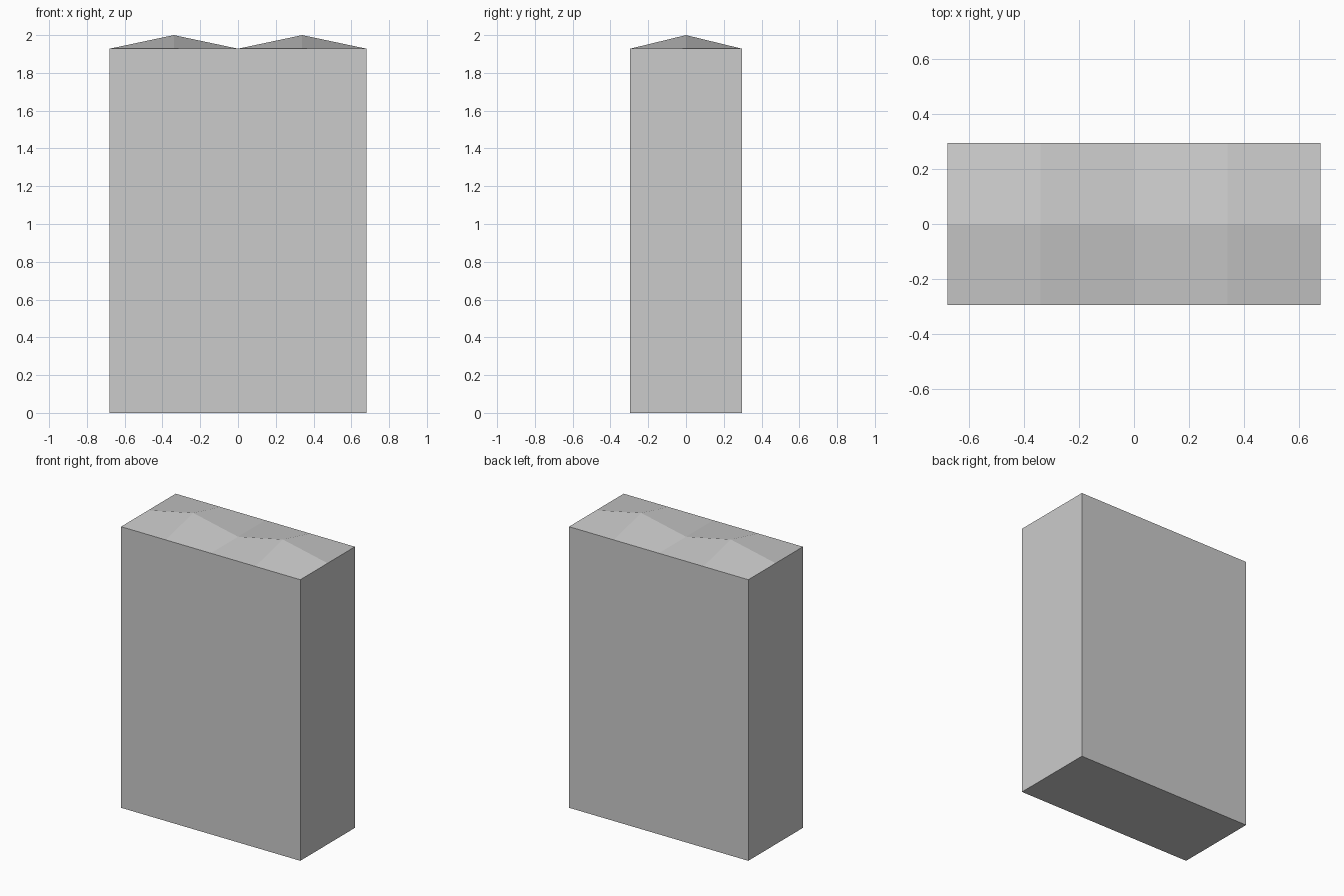
import bpy, bmesh

if "Cube" in bpy.data.objects:
    bpy.data.objects.remove(bpy.data.objects["Cube"])

HALF_X, HALF_Y, EAVE, PEAK = 0.68, 0.296, 1.928, 2.0

bm = bmesh.new()

# Roof: 4 x 2 grid of flat quads with two raised points
bmesh.ops.create_grid(bm, x_segments=4, y_segments=2, size=1)
for v in bm.verts:
    is_peak = abs(v.co.y) < 0.01 and abs(abs(v.co.x) - 0.5) < 0.01
    v.co = (v.co.x * HALF_X, v.co.y * HALF_Y, PEAK if is_peak else EAVE)

# Walls: extrude the roof outline down to the ground
rim = [e for e in bm.edges if e.is_boundary]
ext = bmesh.ops.extrude_edge_only(bm, edges=rim)["geom"]
for v in ext:
    if isinstance(v, bmesh.types.BMVert):
        v.co.z = 0

# Base: close the bottom
bmesh.ops.holes_fill(bm, edges=[e for e in bm.edges if e.is_boundary], sides=0)
bmesh.ops.recalc_face_normals(bm, faces=bm.faces)

mesh = bpy.data.meshes.new("block_with_peaked_top")
bm.to_mesh(mesh)
bm.free()
bpy.context.collection.objects.link(bpy.data.objects.new("block_with_peaked_top", mesh))
